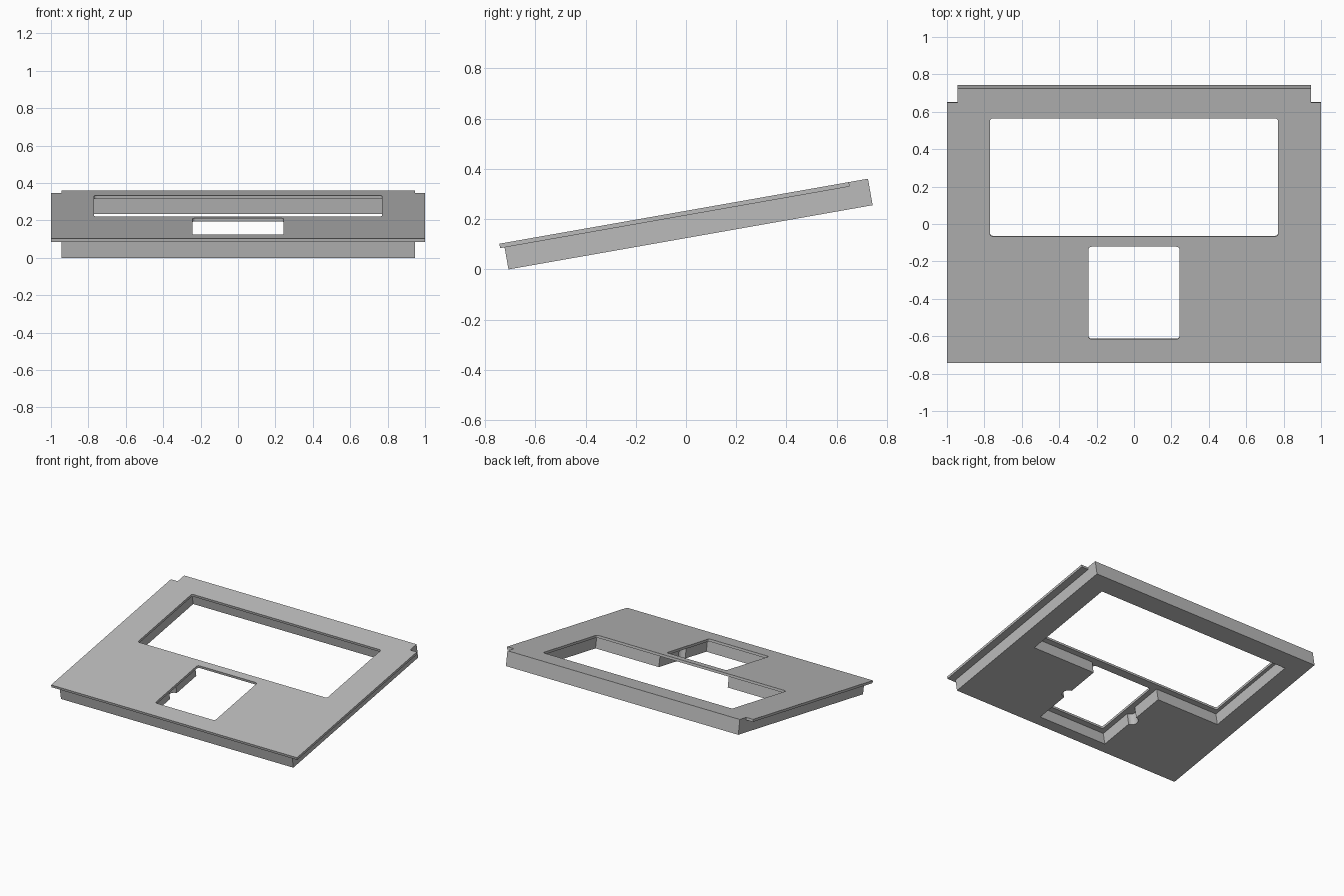
import bpy, bmesh
from math import sin, cos, pi, radians
from mathutils import Matrix

cube = bpy.data.objects.get("Cube")
if cube:
    bpy.data.objects.remove(cube, do_unlink=True)

grey = bpy.data.materials.new("plain grey")
grey.use_nodes = True
colour = (0.5, 0.5, 0.5, 1)
grey.diffuse_color = colour
grey.node_tree.nodes["Principled BSDF"].inputs["Base Color"].default_value = colour

DEPTH, THICK, SKIN = 1.49, 0.107, 0.018
SIDE, LIP = 0.945, 0.018

# The whole panel leans back ten degrees
TILT = Matrix.Translation((0, -0.743, 0.102)) @ Matrix.Rotation(radians(10), 4, 'X')


def mirrored(half):
    """Close a right-hand half outline with its mirror image."""
    return half + [(-x, y) for x, y in reversed(half)]


def arc(cx, cy, r, start, end, steps):
    angles = [radians(start + (end - start) * i / steps) for i in range(steps + 1)]
    return [(cx + r * cos(a), cy + r * sin(a)) for a in angles]


def window(half_width, front, back, r=0.015):
    """Rectangular opening with small rounded corners."""
    x = half_width - r
    return mirrored(arc(x, front + r, r, -90, 0, 4) + arc(x, back - r, r, 0, 90, 4))


def slab(name, loops, bottom, top):
    """Extrude an outline with holes into a solid slab."""
    curve = bpy.data.curves.new(name + " outline", 'CURVE')
    curve.dimensions = '2D'
    curve.fill_mode = 'BOTH'
    curve.extrude = (top - bottom) / 2
    for loop in loops:
        spline = curve.splines.new('POLY')
        spline.points.add(len(loop) - 1)
        for point, (x, y) in zip(spline.points, loop):
            point.co = (x, y, 0, 1)
        spline.use_cyclic_u = True
    helper = bpy.data.objects.new(name + " outline", curve)
    bpy.context.collection.objects.link(helper)
    graph = bpy.context.evaluated_depsgraph_get()
    mesh = bpy.data.meshes.new_from_object(helper.evaluated_get(graph))
    bpy.data.objects.remove(helper, do_unlink=True)

    bm = bmesh.new()
    bm.from_mesh(mesh)
    bmesh.ops.remove_doubles(bm, verts=bm.verts, dist=0.0001)
    bmesh.ops.recalc_face_normals(bm, faces=bm.faces)
    bmesh.ops.translate(bm, verts=bm.verts, vec=(0, 0, (top + bottom) / 2))
    for face in bm.faces:
        face.smooth = False
    bm.to_mesh(mesh)
    bm.free()
    mesh.name = name
    mesh.materials.clear()
    mesh.materials.append(grey)
    obj = bpy.data.objects.new(name, mesh)
    obj.matrix_world = TILT
    bpy.context.collection.objects.link(obj)


# Thin face plate with overhanging edges and two windows
plate = mirrored([(1, 0), (1, 1.413), (SIDE, 1.413), (SIDE, DEPTH)])
slab("face_plate", [plate, window(0.77, 0.687, 1.327), window(0.243, 0.129, 0.631)],
     -SKIN, 0)

# Thick backing frame with one T-shaped opening and round side notches
frame = mirrored([(SIDE, LIP), (SIDE, DEPTH)])
notch = arc(0.28, 0.38, 0.04, -90, 90, 12)
opening = mirrored([(0.28, 0.09)] + notch + [(0.28, 0.65), (0.795, 0.65), (0.795, 1.36)])
slab("backing_frame", [frame, opening], -THICK, -SKIN)
